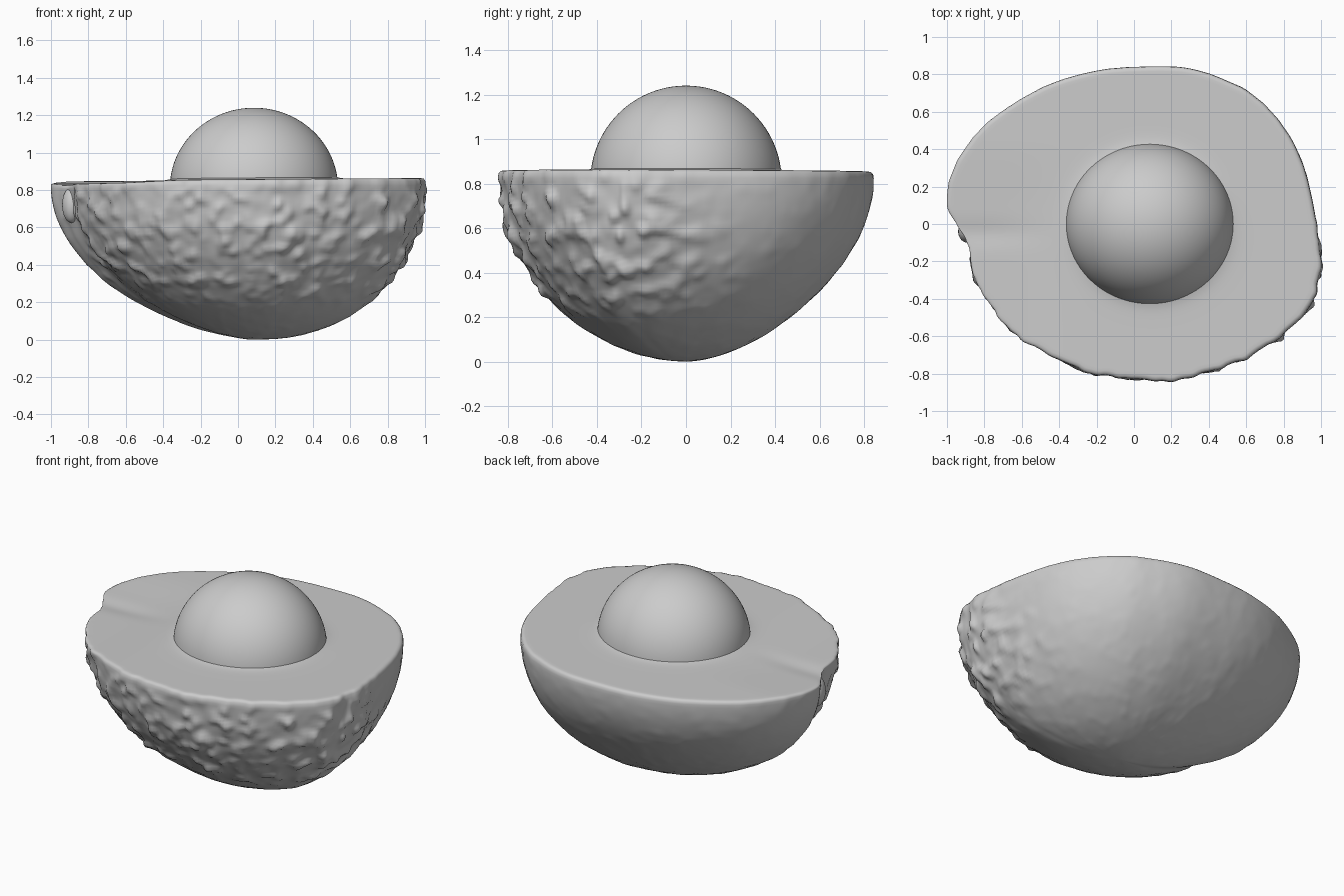
import bpy, bmesh, math
from mathutils import Vector, noise

if "Cube" in bpy.data.objects:
    bpy.data.objects.remove(bpy.data.objects["Cube"])

# Cut-face outline, counter-clockwise from the right end (stem notch at left)
OUTLINE = [(1.0, -.2), (.965, .08), (.9, .33), (.8, .52), (.65, .68), (.5, .765), (.28, .835),
           (0, .84), (-.25, .81), (-.5, .725), (-.75, .57), (-.9, .41), (-.98, .25), (-1.0, .1),
           (-.95, 0), (-.89, -.1), (-.86, -.27), (-.75, -.46), (-.6, -.61), (-.4, -.73),
           (-.2, -.8), (0, -.83), (.2, -.835), (.4, -.79), (.6, -.715), (.8, -.59),
           (.94, -.45), (.98, -.33)]
CENTRE = Vector((.1, 0))
PIT, PIT_R = Vector((.085, 0, .81)), Vector((.45, .43, .43))
SKIN_H = .825


def smoothstep(a, b, x):
    t = max(0, min(1, (x - a) / (b - a)))
    return t * t * (3 - 2 * t)


def closed_curve(points, steps):
    """Catmull-Rom curve through a closed loop of points."""
    p, n, out = [Vector(q) for q in points], len(points), []
    for i in range(n):
        a, b, c, d = p[i - 1], p[i], p[(i + 1) % n], p[(i + 2) % n]
        for k in range(steps):
            t = k / steps
            out.append(.5 * (2 * b + (c - a) * t + (2 * a - 5 * b + 4 * c - d) * t * t
                             + (3 * b - a - 3 * c + d) * t ** 3))
    return out


def flesh_height(x, y):
    """Nearly flat cut face, sloping at the left into a shallow stem crease."""
    left = smoothstep(-.25, -.7, x)
    z = .855 + .008 * x - .003 * y
    z -= .014 * left * smoothstep(.45, 0, y)
    z -= .010 * math.exp(-((y + .05) / .07) ** 2) * smoothstep(-.35, -.85, x)
    r = math.hypot((x - PIT.x) / PIT_R.x, y / PIT_R.y)
    return z + .012 * math.exp(-max(0, r - .97) / .07)


def pebble(co):
    """Rough skin on the front and right, smooth at the back and underneath."""
    mask = smoothstep(.25, -.4, co.y - .2 * max(0, co.x)) * smoothstep(.1, .4, co.z)
    mask = max(.1, mask * (1 - .5 * smoothstep(.74, .83, co.z)))
    n = noise.noise(co * 11) + .6 * noise.noise(co * 19 + Vector((3, 1, 7)))
    return (max(n, .25 * n) * 1.3 - .15) * .026 * mask


def finish(bm, name):
    bmesh.ops.recalc_face_normals(bm, faces=bm.faces)
    me = bpy.data.meshes.new(name)
    bm.to_mesh(me)
    bm.free()
    ob = bpy.data.objects.new(name, me)
    bpy.context.collection.objects.link(ob)
    for f in me.polygons:
        f.use_smooth = True
    return ob


# Fruit half: skin bowl, rounded rim and cut face as one shell
rim = closed_curve(OUTLINE, 12)
rings = []
for k in range(1, 71):
    phi = math.pi / 2 * k / 70
    ring = []
    for p in rim:
        d = p - CENTRE
        u = d.normalized()
        power = 1.09 - .16 * u.x + .16 * max(0, u.y)
        q = CENTRE + d * math.sin(phi) ** power
        co = Vector((q.x, q.y, SKIN_H * (1 - math.cos(phi))))
        # lean the upper wall of the back inwards
        co.y -= .03 * max(0, u.y) * math.sin(2 * phi) ** 2
        out = Vector((u.x * math.sin(phi), u.y * math.sin(phi), -math.cos(phi)))
        ring.append(co + out * pebble(co))
    rings.append(ring)
edge = rings[-1]
for inset, blend in ((.003, .6), (.012, .92)):
    ring = []
    for v in edge:
        d = (v.xy - CENTRE).normalized()
        q = v.xy - d * inset
        ring.append(Vector((q.x, q.y, v.z + (flesh_height(q.x, q.y) - v.z) * blend)))
    rings.append(ring)
for k in range(25):
    t = k / 24
    ring = []
    for v in edge:
        d = (v.xy - CENTRE).normalized()
        a = math.atan2(d.y, d.x)
        inner = PIT.xy + Vector((PIT_R.x * math.cos(a), PIT_R.y * math.sin(a))) * .96
        q = (v.xy - d * .026).lerp(inner, t)
        ring.append(Vector((q.x, q.y, flesh_height(q.x, q.y))))
    rings.append(ring)

bm = bmesh.new()
bottom = bm.verts.new((CENTRE.x, CENTRE.y, 0))
grid = [[bm.verts.new(co) for co in ring] for ring in rings]
n = len(rim)
for j in range(n):
    m = (j + 1) % n
    bm.faces.new((bottom, grid[0][m], grid[0][j]))
    for a, b in zip(grid, grid[1:]):
        bm.faces.new((a[j], a[m], b[m], b[j]))
finish(bm, "fruit_half")


def ellipsoid(name, centre, radii, cut=None):
    bm = bmesh.new()
    bmesh.ops.create_uvsphere(bm, u_segments=96, v_segments=48, radius=1)
    for v in bm.verts:
        v.co = Vector(centre) + Vector([a * b for a, b in zip(v.co, radii)])
    if cut is not None:
        bmesh.ops.bisect_plane(bm, geom=bm.verts[:] + bm.edges[:] + bm.faces[:],
                               plane_co=(0, 0, cut), plane_no=(0, 0, -1), clear_outer=True)
    return finish(bm, name)


# Pit dome and stem scar
ellipsoid("pit", PIT, PIT_R, cut=.84)
ellipsoid("stem_scar", (-.89, -.04, .72), (.05, .06, .095))
